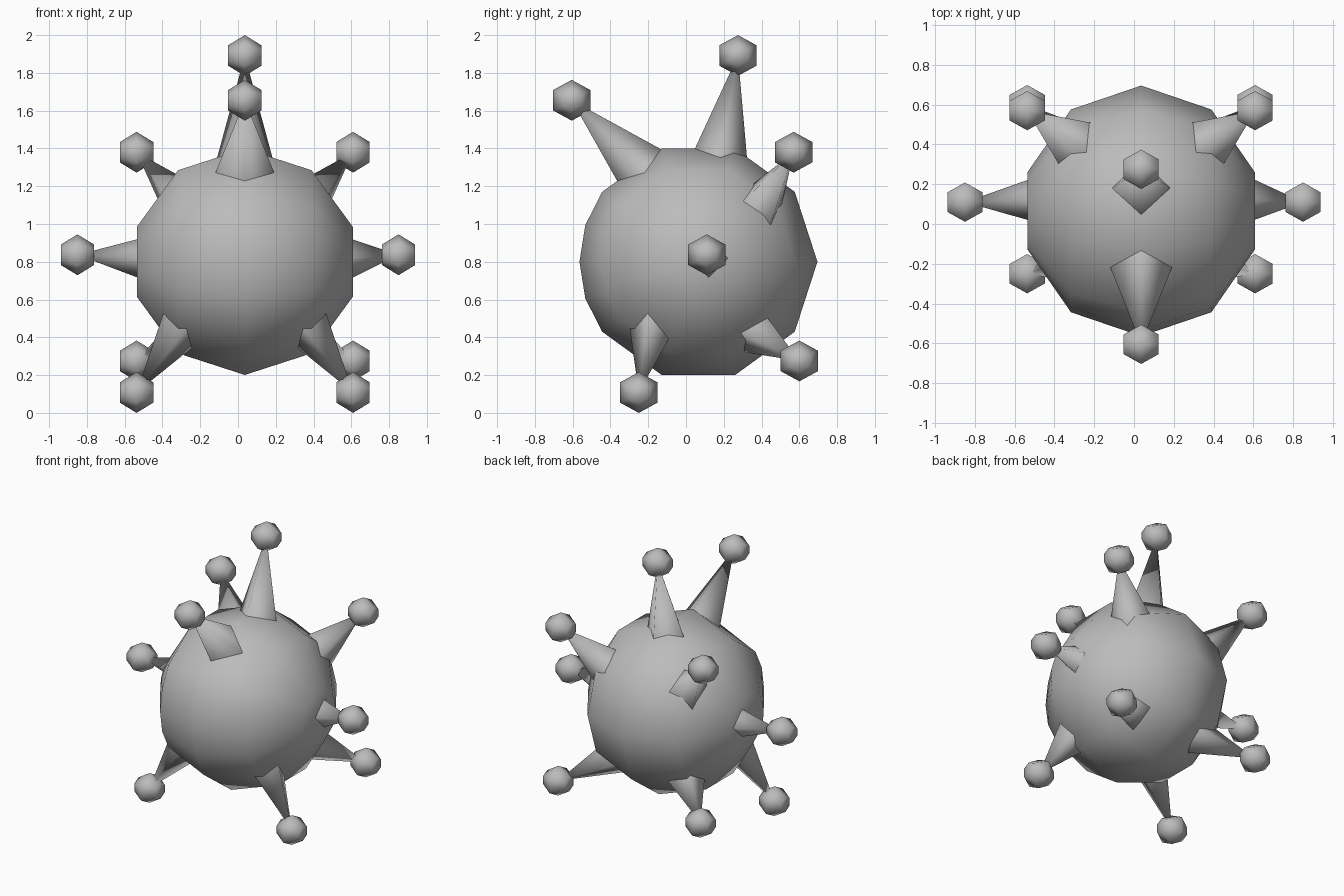
import bpy
import bmesh
from math import sin, cos, radians
from mathutils import Vector

cube = bpy.data.objects.get("Cube")
if cube:
    bpy.data.objects.remove(cube, do_unlink=True)

grey = bpy.data.materials.new("plain_grey")
grey.use_nodes = True
grey.diffuse_color = (0.5, 0.5, 0.5, 1)
grey.node_tree.nodes["Principled BSDF"].inputs["Base Color"].default_value = (0.5, 0.5, 0.5, 1)


def finish(bm, name):
    bmesh.ops.recalc_face_normals(bm, faces=bm.faces)
    for face in bm.faces:
        face.smooth = True
    mesh = bpy.data.meshes.new(name)
    bm.to_mesh(mesh)
    bm.free()
    mesh.materials.append(grey)
    obj = bpy.data.objects.new(name, mesh)
    bpy.context.collection.objects.link(obj)
    return obj


def faceted_ball(name, centre, size, angles, latitudes):
    """Rings stacked along x, closed with flat end caps."""
    bm = bmesh.new()
    rings = []
    for lat in map(radians, latitudes):
        rings.append([bm.verts.new((centre[0] + size[0] * sin(lat),
                                    centre[1] + size[1] * cos(lat) * cos(radians(a)),
                                    centre[2] + size[2] * cos(lat) * sin(radians(a))))
                      for a in angles])
    count = len(angles)
    for low, high in zip(rings, rings[1:]):
        for i in range(count):
            j = (i + 1) % count
            bm.faces.new((low[i], low[j], high[j], high[i]))
    bm.faces.new(rings[0])
    bm.faces.new(rings[-1])
    return finish(bm, name)


def spike(name, base, tip, radius, hint):
    """Four-sided spike, rooted inside the body, with a knob on its tip."""
    base, tip = Vector(base), Vector(tip)
    axis = (tip - base).normalized()
    u = Vector(hint)
    u = (u - axis * u.dot(axis)).normalized()
    v = axis.cross(u)
    root = base - (tip - base) * 0.25
    wide = radius * 1.25
    bm = bmesh.new()
    apex = bm.verts.new(tip)
    ring = [bm.verts.new(root + d * wide) for d in (u, v, -u, -v)]
    for i in range(4):
        bm.faces.new((ring[i], ring[(i + 1) % 4], apex))
    finish(bm, name + "_spike")
    faceted_ball(name + "_knob", tip, (0.102, 0.114, 0.108),
                 [30 + 60 * k for k in range(6)], (-60, 0, 60))


# Body, with a finer front
MID = 0.036
faceted_ball("body", (MID, 0.066, 0.8), (0.601, 0.63, 0.63),
             sorted([36 * k for k in range(10)] + [162, 198]),
             (-72, -36, 0, 36, 72))

# Spikes on the centre line
spike("crown", (MID, 0.185, 1.375), (MID, 0.275, 1.892), 0.14, (0, 1, 0))
spike("brow", (MID, -0.256, 1.31), (MID, -0.605, 1.655), 0.14, (0, 1, 0))

# Paired spikes: base, tip, radius, corner direction (x measured from the middle)
pairs = {
    "rear_upper": ((0.36, 0.42, 1.14), (0.573, 0.57, 1.38), 0.118, (0, 0, 1)),
    "rear_lower": ((0.335, 0.40, 0.41), (0.573, 0.6, 0.275), 0.108, (0, 0, 1)),
    "front_lower": ((0.37, -0.19, 0.40), (0.573, -0.25, 0.108), 0.105, (-0.45, -0.82, 0.34)),
    "side": ((0.572, 0.12, 0.82), (0.85, 0.11, 0.837), 0.1, (0, 0, 1)),
}
for name, (base, tip, radius, hint) in pairs.items():
    for side, sign in (("left", 1), ("right", -1)):
        tip_mid = 0 if name == "side" else MID
        spike(side + "_" + name,
              (MID + sign * base[0], base[1], base[2]),
              (tip_mid + sign * tip[0], tip[1], tip[2]),
              radius, (sign * hint[0], hint[1], hint[2]))
